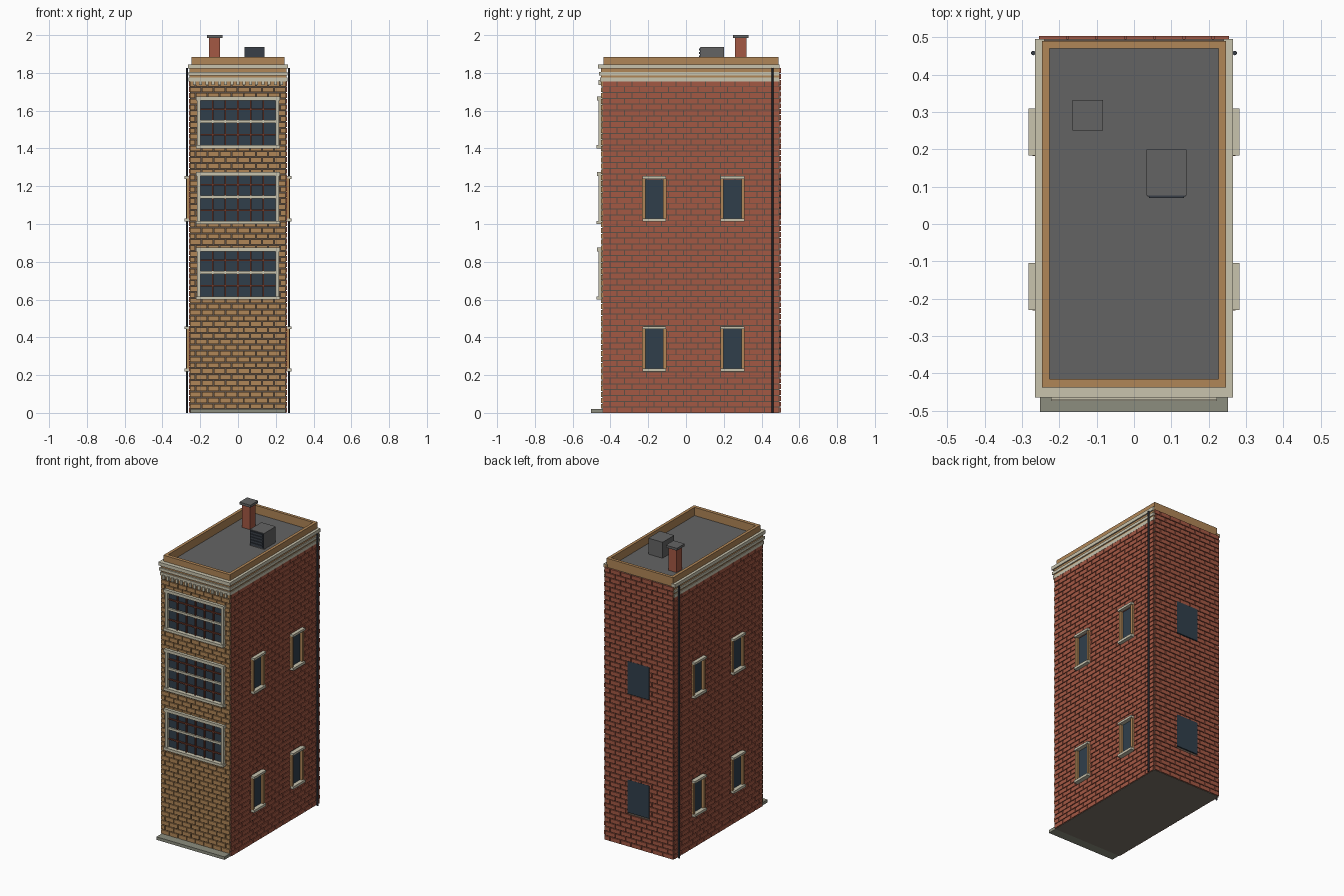
import bpy, bmesh
from mathutils import Vector

cube = bpy.data.objects.get("Cube")
if cube:
    bpy.data.objects.remove(cube, do_unlink=True)


def material(name, r, g, b):
    linear = [((c / 255 + 0.055) / 1.055) ** 2.4 for c in (r, g, b)] + [1]
    m = bpy.data.materials.new(name)
    m.use_nodes = True
    m.diffuse_color = linear
    m.node_tree.nodes["Principled BSDF"].inputs["Base Color"].default_value = linear
    return m


MORTAR = material("dark mortar", 92, 80, 70)
RED = material("red brick", 164, 88, 68)
TAN = material("tan brick", 176, 134, 87)
STONE = material("pale stone", 200, 195, 174)
SLAB = material("grey paving", 140, 141, 126)
FOUNDATION = material("foundation grey", 124, 116, 104)
ROOF = material("roof grey", 100, 100, 100)
GLASS = material("dark blue glass", 48, 63, 75)
IRON = material("dark iron", 56, 63, 71)
RUST = material("rusty bars", 118, 62, 46)


def boxes(name, mat, spans):
    """One object from boxes given as (x0, x1, y0, y1, z0, z1)."""
    bm = bmesh.new()
    for x0, x1, y0, y1, z0, z1 in spans:
        vs = bmesh.ops.create_cube(bm, size=1)["verts"]
        mid = Vector((x0 + x1, y0 + y1, z0 + z1)) / 2
        size = Vector((abs(x1 - x0), abs(y1 - y0), abs(z1 - z0)))
        for v in vs:
            v.co = v.co * size + mid
    me = bpy.data.meshes.new(name)
    bm.to_mesh(me)
    bm.free()
    me.materials.append(mat)
    ob = bpy.data.objects.new(name, me)
    bpy.context.collection.objects.link(ob)
    return ob


def mirrored(spans):
    return spans + [(-b, -a, *rest) for a, b, *rest in spans]


def bricks(u0, u1, z0, z1, length, holes):
    """Running bond as (u0, u1, z0, z1) rectangles, cut around the holes."""
    rows = round((z1 - z0) / 0.031)
    pitch = (z1 - z0) / rows
    gap = 0.005
    out = []
    for r in range(rows):
        low = z0 + r * pitch
        mid = low + pitch / 2
        cuts = [(a, b) for a, b, c, d in holes if c < mid < d]
        start = u0 - (r % 2) * length / 2
        while start < u1 - 0.01:
            parts = [(max(start, u0), min(start + length - gap, u1))]
            for a, b in cuts:
                parts = [p for s, e in parts for p in ((s, min(e, a)), (max(s, b), e))]
            out += [(s, e, low, low + pitch - gap) for s, e in parts if e - s > 0.004]
            start += length
    return out


# Measurements
W, FRONT, BACK, ROOF_Z = 0.254, -0.443, 0.496, 1.83
front_levels = [0.737, 1.137, 1.537]
side_levels = [0.34, 1.135]
side_centres = [-0.168, 0.246]

# Mortar core, foundation, step and roof
boxes("mortar_core", MORTAR, [(-W, W, FRONT, BACK, 0.005, ROOF_Z - 0.005)])
boxes("foundation", FOUNDATION, [(-W, W, FRONT, BACK, 0, 0.005)])
boxes("front_step", SLAB, [(-0.252, 0.252, -0.504, FRONT, 0, 0.02)])
boxes("roof_deck", ROOF, [(-0.24, 0.24, -0.43, 0.48, ROOF_Z - 0.01, ROOF_Z)])

# Brick faces
front_holes = [(-0.21, 0.21, z - 0.13, z + 0.13) for z in front_levels]
side_holes = [(y - 0.055, y + 0.055, z - 0.11, z + 0.11)
              for y in side_centres for z in side_levels]
back_holes = [(-0.08, 0.08, z - 0.11, z + 0.11) for z in side_levels]
boxes("front_bricks", TAN, [(a, b, -0.451, FRONT + 0.005, c, d) for a, b, c, d in
                            bricks(-0.255, 0.255, 0.022, 1.76, 0.064, front_holes)])
boxes("side_bricks", RED, mirrored([(W - 0.005, 0.26, a, b, c, d) for a, b, c, d in
                                    bricks(-0.44, BACK, 0.002, 1.76, 0.078, side_holes)]))
boxes("back_bricks", RED, [(a, b, BACK - 0.005, 0.503, c, d) for a, b, c, d in
                           bricks(-W, W, 0.002, ROOF_Z, 0.078, back_holes)])

# Front windows: glass, stone surround, meeting rail and bars
glass, trim, bars = [], [], []
for z in front_levels:
    glass.append((-0.205, 0.205, -0.446, FRONT, z - 0.125, z + 0.125))
    trim += [(-0.222, 0.222, -0.47, FRONT, z + 0.118, z + 0.138),
             (-0.222, 0.222, -0.474, FRONT, z - 0.138, z - 0.12),
             (-0.2, 0.2, -0.457, FRONT, z - 0.002, z + 0.013)]
    trim += mirrored([(0.198, 0.218, -0.464, FRONT, z - 0.12, z + 0.12)])
    bars += [(i * 0.067 - 0.004, i * 0.067 + 0.004, -0.456, FRONT, z - 0.12, z + 0.12)
             for i in range(-2, 3)]
    bars += [(-0.2, 0.2, -0.455, FRONT, z + h - 0.004, z + h + 0.004) for h in (-0.065, 0.07)]
boxes("front_glass", GLASS, glass)
boxes("front_window_surrounds", STONE, trim)
boxes("front_window_bars", RUST, bars)

# Side windows: glass, tan jambs, stone lintel and sill
glass, jambs, trim = [], [], []
for y in side_centres:
    for z in side_levels:
        glass.append((W, 0.256, y - 0.052, y + 0.052, z - 0.11, z + 0.11))
        jambs += [(W, 0.272, y + s * 0.047, y + s * 0.064, z - 0.105, z + 0.105)
                  for s in (-1, 1)]
        trim += [(W, 0.283, y - 0.063, y + 0.063, z + 0.103, z + 0.118),
                 (W, 0.283, y - 0.063, y + 0.063, z - 0.122, z - 0.105)]
boxes("side_glass", GLASS, mirrored(glass))
boxes("side_window_jambs", TAN, mirrored(jambs))
boxes("side_window_lintels_and_sills", STONE, mirrored(trim))

# Back windows
boxes("back_glass", GLASS, [(a, b, BACK, 0.504, c, d) for a, b, c, d in back_holes])


# Cornice wraps the front and both sides
def band(x, y, z0, z1):
    return [(-x, x, y, -0.43, z0, z1)] + mirrored([(0.24, x, -0.44, 0.495, z0, z1)])


boxes("cornice_backing", TAN, band(0.257, -0.45, 1.755, 1.843))
boxes("cornice_bands", STONE, band(0.261, -0.456, 1.755, 1.776)
      + band(0.263, -0.46, 1.787, 1.806) + band(0.265, -0.465, 1.822, 1.845))
boxes("cornice_dentils", STONE, [(i * 0.033 - 0.008, i * 0.033 + 0.008, -0.463, FRONT, 1.735, 1.762)
                                 for i in range(-7, 8)])

# Parapet
boxes("parapet", TAN, mirrored([(0.227, 0.247, -0.438, 0.49, 1.82, 1.885)])
      + [(-0.227, 0.227, -0.438, -0.415, 1.82, 1.885), (-0.227, 0.227, 0.47, 0.49, 1.82, 1.885)])

# Chimney and rooftop vent
boxes("chimney_stack", RED, [(-0.154, -0.094, 0.26, 0.32, ROOF_Z, 1.985)])
boxes("chimney_cap", ROOF, [(-0.165, -0.083, 0.25, 0.332, 1.984, 2.0)])
boxes("roof_vent", ROOF, [(0.034, 0.14, 0.076, 0.2, ROOF_Z, 1.937)])
boxes("roof_vent_louvres", IRON, [(0.036, 0.138, 0.074, 0.078, 1.835, 1.934)]
      + [(0.04, 0.134, 0.069, 0.08, z, z + 0.012) for z in (1.842, 1.861, 1.88, 1.899, 1.918)])

# Drainpipes near the back corners
for side, s in (("left", 1), ("right", -1)):
    bpy.ops.mesh.primitive_cylinder_add(vertices=10, radius=0.006, depth=1.825,
                                        location=(s * 0.27, 0.458, 0.9125))
    pipe = bpy.context.object
    pipe.name = side + "_drainpipe"
    pipe.data.materials.append(IRON)
    bpy.ops.object.shade_smooth_by_angle()
